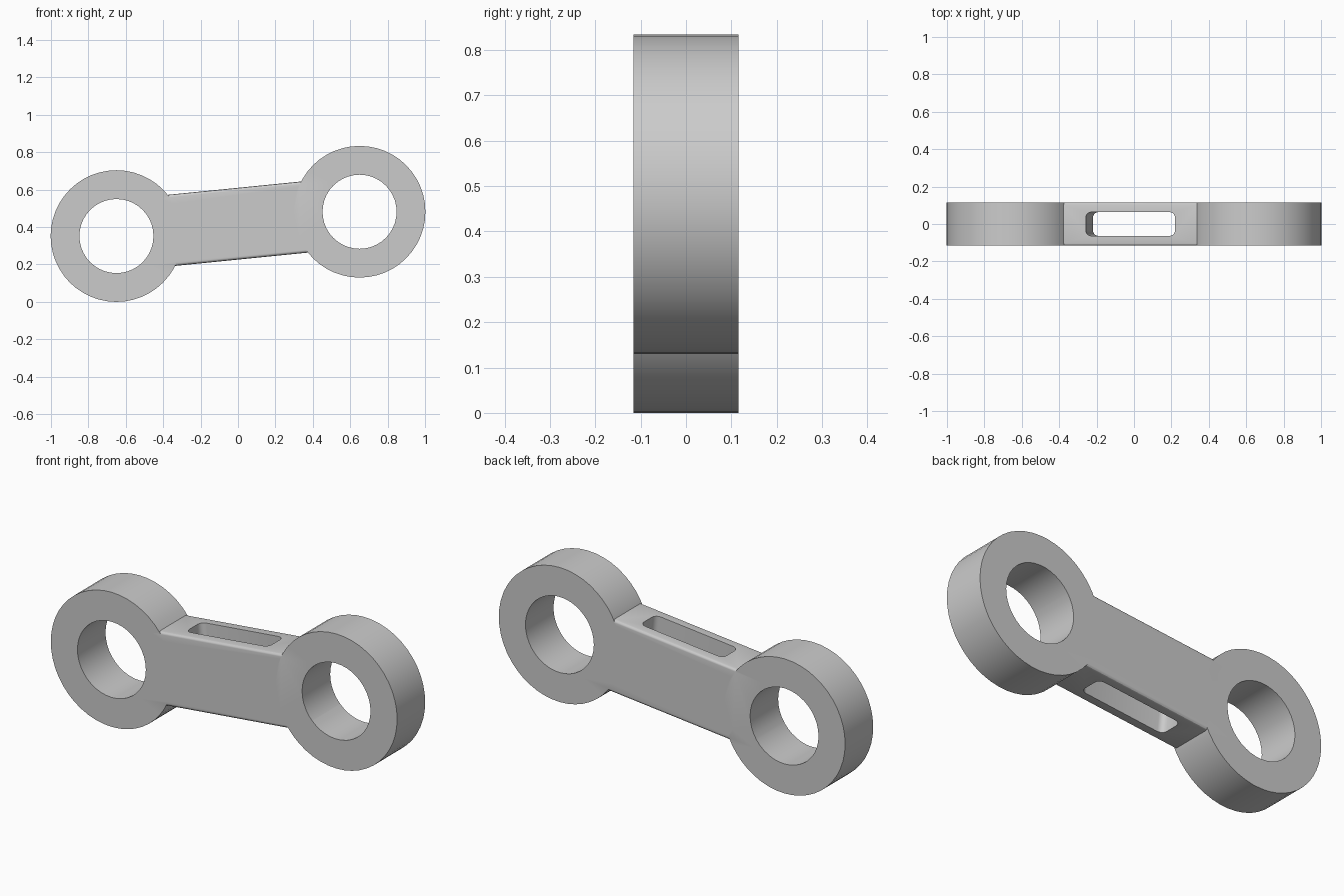
import bpy, math

if "Cube" in bpy.data.objects:
    bpy.data.objects.remove(bpy.data.objects["Cube"])

HALF = 0.116                      # half thickness in y
CENTRES = [(-0.65, 0.352), (0.65, 0.482)]
TILT = -math.atan2(0.13, 1.3)     # arm slope
MID = (0, 0, 0.418)


def eye_cylinder(name, centre, radius, depth, sides):
    bpy.ops.mesh.primitive_cylinder_add(
        vertices=sides, radius=radius, depth=depth,
        location=(centre[0], 0, centre[1]), rotation=(math.pi / 2, 0, 0))
    ob = bpy.context.object
    ob.name = name
    return ob


def tilted_box(name, size, bevel, segments, axis):
    """Box along the arm, rounded only on edges parallel to the given axis."""
    bpy.ops.mesh.primitive_cube_add(size=1)
    ob = bpy.context.object
    ob.name = name
    ob.scale = size
    bpy.ops.object.transform_apply(location=False, rotation=False, scale=True)
    weights = ob.data.attributes.new("bevel_weight_edge", 'FLOAT', 'EDGE')
    for e in ob.data.edges:
        a, b = (ob.data.vertices[i].co for i in e.vertices)
        weights.data[e.index].value = 1.0 if abs(a[axis] - b[axis]) > 1e-4 else 0.0
    mod = ob.modifiers.new("round", 'BEVEL')
    mod.limit_method = 'WEIGHT'
    mod.width = bevel
    mod.segments = segments
    bpy.context.view_layer.objects.active = ob
    bpy.ops.object.modifier_apply(modifier="round")
    ob.rotation_euler = (0, TILT, 0)
    ob.location = MID
    return ob


def combine(target, other, operation):
    mod = target.modifiers.new(operation, 'BOOLEAN')
    mod.operation = operation
    mod.solver = 'EXACT'
    mod.object = other
    bpy.context.view_layer.objects.active = target
    bpy.ops.object.modifier_apply(modifier=mod.name)
    bpy.data.objects.remove(other, do_unlink=True)


# arm with softened long edges
link = tilted_box("link_arm", (1.0, 2 * HALF, 0.382), 0.014, 3, 0)

# round eyes at both ends
for c in CENTRES:
    combine(link, eye_cylinder("eye", c, 0.352, 2 * HALF, 48), 'UNION')

# bores through the eyes
for c in CENTRES:
    combine(link, eye_cylinder("bore_cutter", c, 0.198, 1, 40), 'DIFFERENCE')

# rounded slot through the arm
combine(link, tilted_box("slot_cutter", (0.48, 0.128, 1), 0.03, 4, 2), 'DIFFERENCE')

# smooth curves, keep edges sharp
bpy.ops.object.select_all(action='DESELECT')
link.select_set(True)
bpy.context.view_layer.objects.active = link
bpy.ops.object.shade_smooth_by_angle(angle=math.radians(30))
